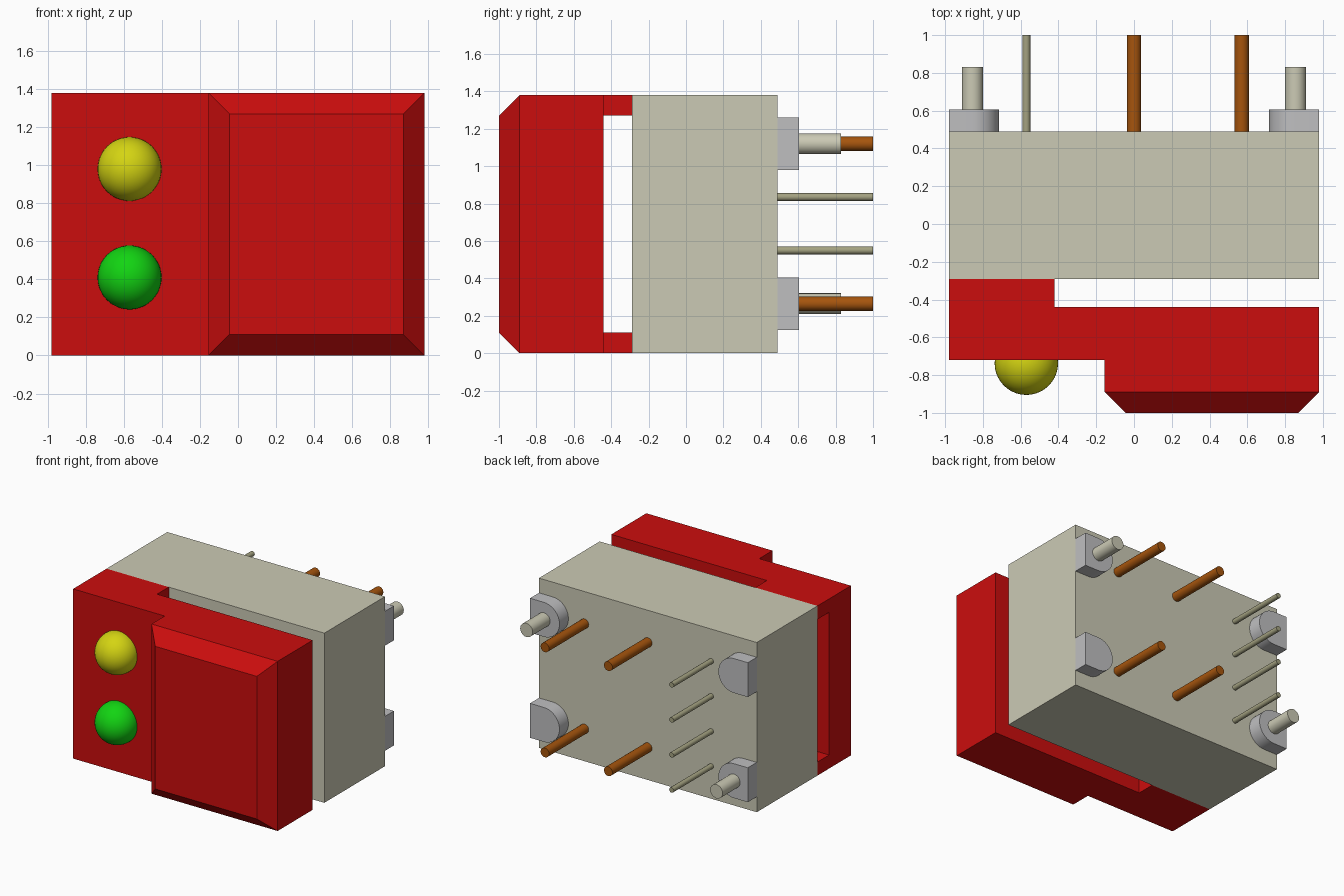
import bpy, bmesh, math
from mathutils import Vector, Matrix

cube = bpy.data.objects.get("Cube")
if cube:
    bpy.data.objects.remove(cube, do_unlink=True)


def material(name, rgb):
    m = bpy.data.materials.new(name)
    m.use_nodes = True
    m.diffuse_color = (*rgb, 1)
    m.node_tree.nodes["Principled BSDF"].inputs["Base Color"].default_value = (*rgb, 1)
    return m


RED = material("red", (0.60, 0.004, 0.004))
BEIGE = material("beige", (0.60, 0.59, 0.46))
GREY = material("grey", (0.52, 0.52, 0.53))
COPPER = material("copper", (0.38, 0.09, 0.004))
OLIVE = material("olive metal", (0.37, 0.36, 0.22))
YELLOW = material("yellow", (0.66, 0.66, 0.006))
GREEN = material("green", (0.006, 0.66, 0.006))


def finish(name, bm, mat, smooth=False):
    bmesh.ops.recalc_face_normals(bm, faces=bm.faces)
    mesh = bpy.data.meshes.new(name)
    bm.to_mesh(mesh)
    bm.free()
    mesh.materials.append(mat)
    ob = bpy.data.objects.new(name, mesh)
    bpy.context.collection.objects.link(ob)
    if smooth:
        bpy.ops.object.select_all(action='DESELECT')
        ob.select_set(True)
        bpy.context.view_layer.objects.active = ob
        bpy.ops.object.shade_smooth_by_angle(angle=math.radians(35))
    return ob


def box_bm(lo, hi):
    bm = bmesh.new()
    lo, hi = Vector(lo), Vector(hi)
    size = hi - lo
    bmesh.ops.create_cube(bm, size=1, matrix=Matrix.Translation((lo + hi) / 2) @ Matrix.Diagonal((*size, 1)))
    return bm


def box(name, lo, hi, mat):
    return finish(name, box_bm(lo, hi), mat)


def rod(name, x, z, r, y0, y1, mat, segments=24):
    bm = bmesh.new()
    place = Matrix.Translation((x, (y0 + y1) / 2, z)) @ Matrix.Rotation(math.pi / 2, 4, 'X')
    bmesh.ops.create_cone(bm, cap_ends=True, segments=segments, radius1=r, radius2=r,
                          depth=y1 - y0, matrix=place)
    return finish(name, bm, mat, True)


W, H, BACK = 0.98, 1.38, 0.49
LOW, HIGH = 0.265, 1.12        # heights of the lower and upper fixings

# Main body and front plate
box("body", (-W, -0.29, 0), (W, BACK, H), BEIGE)
box("front_plate", (-W, -0.72, 0), (W, -0.44, H), RED)

# Bars joining the plate to the body, leaving an open slot between them
for name, z in (("bottom_bridge", 0), ("top_bridge", H - 0.11)):
    box(name, (-W, -0.44, z), (-0.42, -0.29, z + 0.11), RED)

# Raised pad with a chamfered front
bm = box_bm((-0.155, -0.89, 0), (W, -0.72, H))
bm.normal_update()
front = min(bm.faces, key=lambda f: f.calc_center_median().y)
bmesh.ops.inset_region(bm, faces=[front], thickness=0.11, use_even_offset=True)
for v in front.verts:
    v.co.y = -1.0
finish("raised_pad", bm, RED)

# Round lamps
for name, z, mat in (("yellow_lamp", 0.98, YELLOW), ("green_lamp", 0.41, GREEN)):
    bm = bmesh.new()
    bmesh.ops.create_uvsphere(bm, u_segments=40, v_segments=24, radius=0.168,
                              matrix=Matrix.Translation((-0.57, -0.737, z)))
    finish(name, bm, mat, True)

# Corner lugs: flat at the outer side, half round towards the middle
LUG_X, LUG_R = 0.855, 0.14
for side, sx in (("right", -1), ("left", 1)):
    for level, z in (("lower", LOW), ("upper", HIGH)):
        outline = [(W, z - LUG_R), (W, z + LUG_R)]
        for i in range(21):
            a = math.pi / 2 + math.pi * i / 20
            outline.append((LUG_X + LUG_R * math.cos(a), z + LUG_R * math.sin(a)))
        bm = bmesh.new()
        face = bm.faces.new([bm.verts.new((sx * x, BACK, pz)) for x, pz in outline])
        ext = bmesh.ops.extrude_face_region(bm, geom=[face], use_keep_orig=True)
        for v in ext["geom"]:
            if isinstance(v, bmesh.types.BMVert):
                v.co.y = 0.605
        finish(f"{side}_{level}_lug", bm, GREY, True)

# Locating pegs on two opposite lugs
rod("left_upper_peg", LUG_X, HIGH, 0.056, 0.605, 0.83, BEIGE)
rod("right_lower_peg", -LUG_X, LOW, 0.056, 0.605, 0.83, BEIGE)

# Thick contact pins
for x in (0, 0.57):
    for z in (LOW, HIGH):
        rod("thick_pin", x, z, 0.038, BACK, 1.0, COPPER)

# Thin contact pins
for i in range(4):
    rod("thin_pin", -0.57, LOW + (HIGH - LOW) * i / 3, 0.021, BACK, 1.0, OLIVE, 16)
